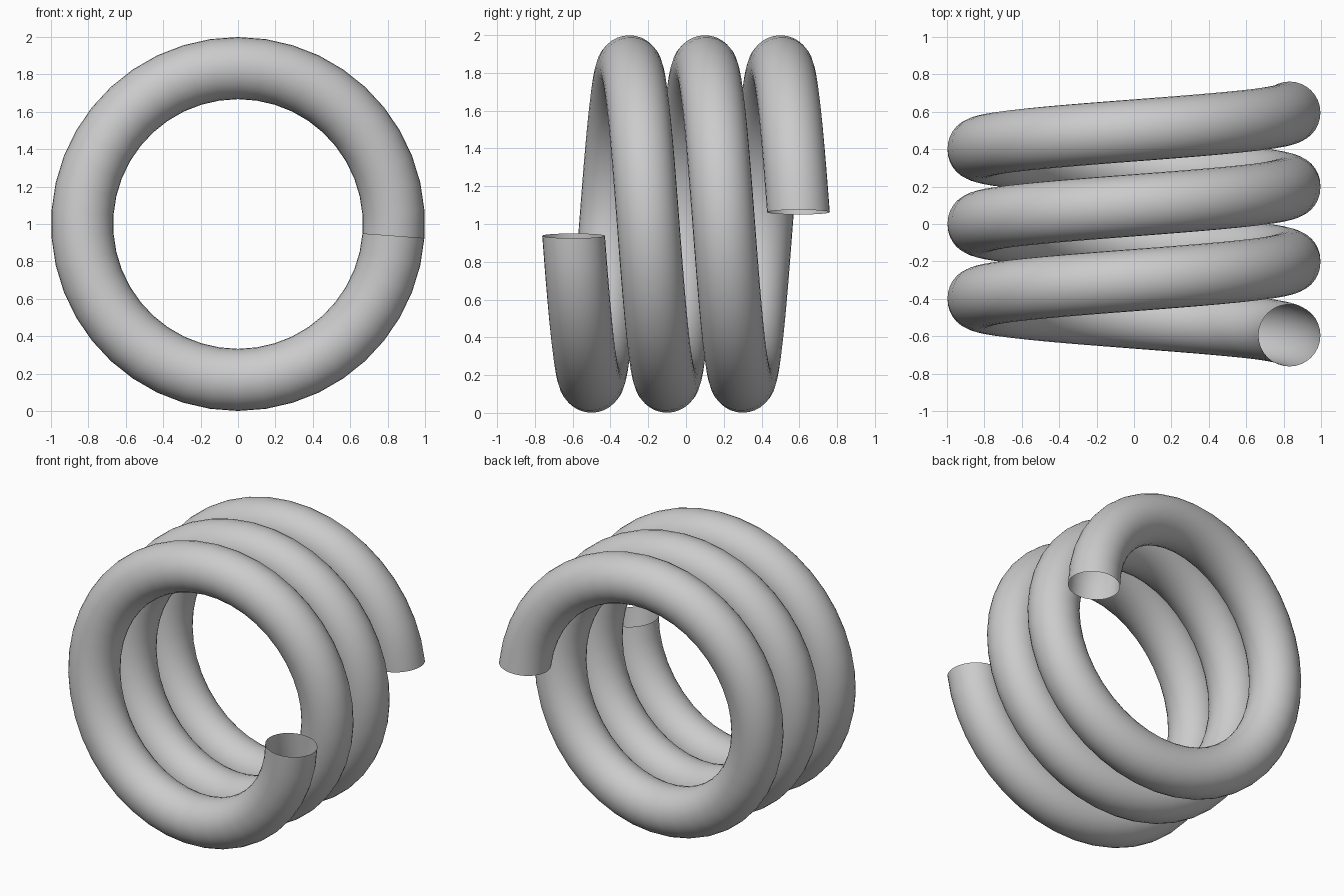
import bpy, bmesh
from math import sin, cos, pi, radians

if "Cube" in bpy.data.objects:
    bpy.data.objects.remove(bpy.data.objects["Cube"])

COIL_R, TUBE_R, PITCH = 0.833, 0.166, 0.4
STEPS, SIDES = 125, 32
START, END = radians(4.3), 6 * pi - radians(4.3)

# open-ended tube: a circle in the radial plane, screwed along y
bm = bmesh.new()
rings = []
for i in range(STEPS + 1):
    a = START + (END - START) * i / STEPS
    ring = []
    for j in range(SIDES):
        b = 2 * pi * j / SIDES
        r = COIL_R + TUBE_R * cos(b)
        y = -0.6 + PITCH * a / (2 * pi) + TUBE_R * sin(b)
        ring.append(bm.verts.new((r * cos(a), y, 1 - r * sin(a))))
    rings.append(ring)
for p, q in zip(rings, rings[1:]):
    for j in range(SIDES):
        k = (j + 1) % SIDES
        bm.faces.new((p[j], p[k], q[k], q[j])).smooth = True
bmesh.ops.recalc_face_normals(bm, faces=bm.faces)

mesh = bpy.data.meshes.new("coil_spring")
bm.to_mesh(mesh)
bm.free()
bpy.context.collection.objects.link(bpy.data.objects.new("coil_spring", mesh))
